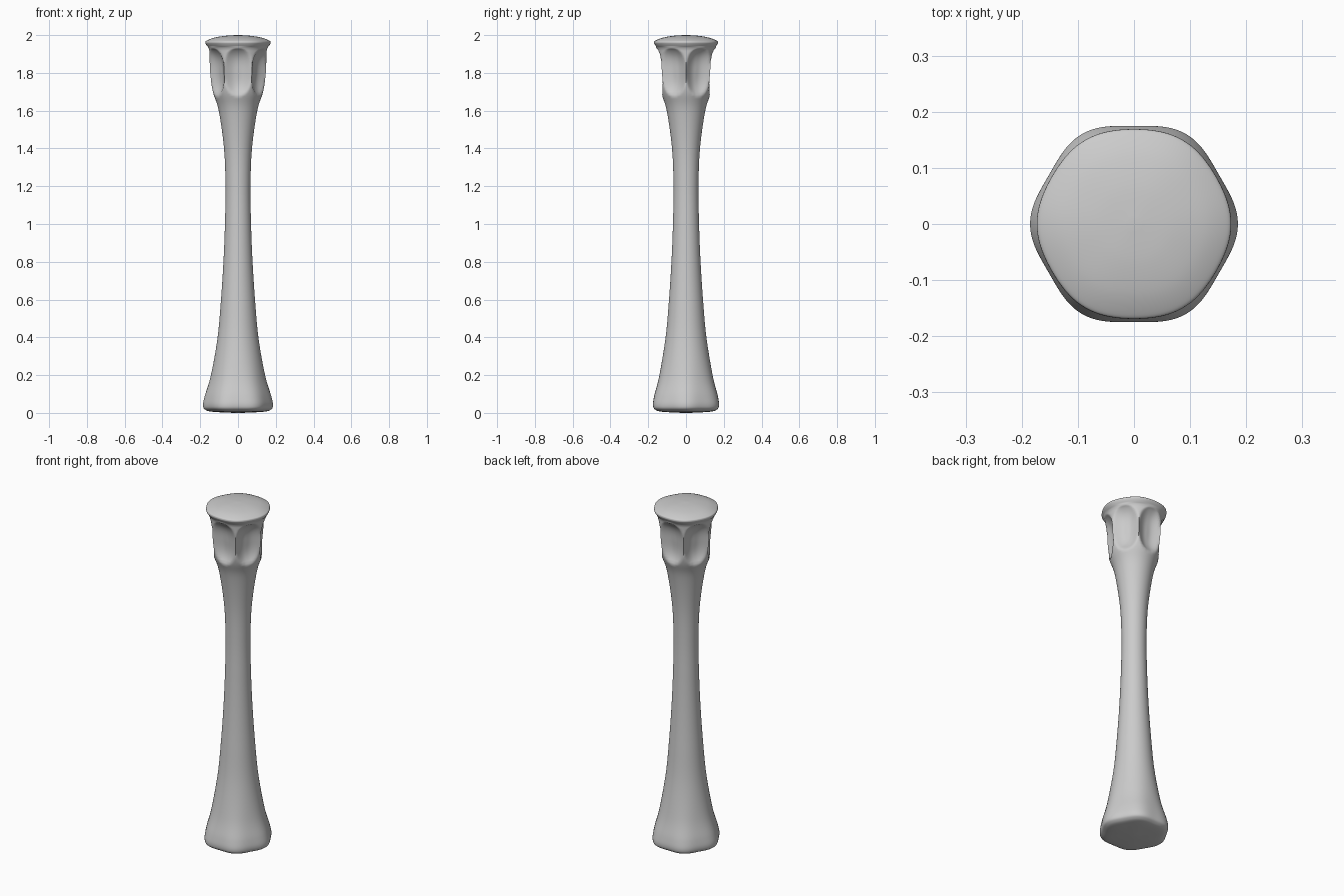
import bpy, bmesh
from math import cos, sin, pi, radians

cube = bpy.data.objects.get("Cube")
if cube:
    bpy.data.objects.remove(cube, do_unlink=True)

SEGMENTS, STEPS = 120, 7

# Outline as (radius, height), from the underside to the crown
OUTLINE = [(0.02, 0), (0.13, 0.006), (0.168, 0.017), (0.18, 0.04), (0.172, 0.09),
           (0.142, 0.2), (0.108, 0.4), (0.09, 0.6), (0.077, 0.8), (0.069, 1.0),
           (0.066, 1.2), (0.074, 1.4), (0.102, 1.6), (0.133, 1.7), (0.147, 1.8),
           (0.151, 1.9), (0.155, 1.93), (0.168, 1.952), (0.171, 1.962),
           (0.164, 1.971), (0.125, 1.986), (0.07, 1.996), (0.01, 2.0)]


def spline(a, b, c, d, t):
    return b + 0.5 * t * (c - a + t * (2 * a - 5 * b + 4 * c - d + t * (3 * (b - c) + d - a)))


def smooth_outline(points):
    padded = [points[0]] + points + [points[-1]]
    result = []
    for quad in zip(padded, padded[1:], padded[2:], padded[3:]):
        for step in range(STEPS):
            result.append([spline(*axis, step / STEPS) for axis in zip(*quad)])
    return result + [points[-1]]


def shaped_radius(radius, z, angle):
    # Softly hexagonal foot and cap
    wave = cos(6 * angle)
    foot = max(0, 1 - z / 0.4) ** 2
    cap = 1 if z > 1.94 else 0
    radius *= 1 + wave * (0.036 * foot + 0.012 * cap)
    # Six oval scallops between narrow ridges
    across = (angle % (pi / 3) - pi / 6) / (pi / 6)
    along = (z - 1.805) / 0.125
    oval = abs(across) ** 2.3 + abs(along) ** 2.6
    return radius - 0.042 * max(0, 1 - oval ** 1.2)


# Column body
bm = bmesh.new()
rings = []
for radius, z in smooth_outline(OUTLINE):
    ring = []
    for i in range(SEGMENTS):
        angle = 2 * pi * i / SEGMENTS
        r = shaped_radius(radius, z, angle)
        ring.append(bm.verts.new((r * cos(angle), r * sin(angle), z)))
    rings.append(ring)
for low, high in zip(rings, rings[1:]):
    for i in range(SEGMENTS):
        j = (i + 1) % SEGMENTS
        bm.faces.new((low[i], low[j], high[j], high[i]))
bm.faces.new(rings[0][::-1])
bm.faces.new(rings[-1])
mesh = bpy.data.meshes.new("column")
bm.to_mesh(mesh)
bm.free()
column = bpy.data.objects.new("column", mesh)
bpy.context.collection.objects.link(column)

# Plain grey finish
grey = bpy.data.materials.new("plain grey")
grey.use_nodes = True
colour = (0.6, 0.6, 0.6, 1)
grey.diffuse_color = colour
grey.node_tree.nodes["Principled BSDF"].inputs["Base Color"].default_value = colour
mesh.materials.append(grey)

bpy.ops.object.select_all(action="DESELECT")
column.select_set(True)
bpy.context.view_layer.objects.active = column
bpy.ops.object.shade_smooth_by_angle(angle=radians(50))
